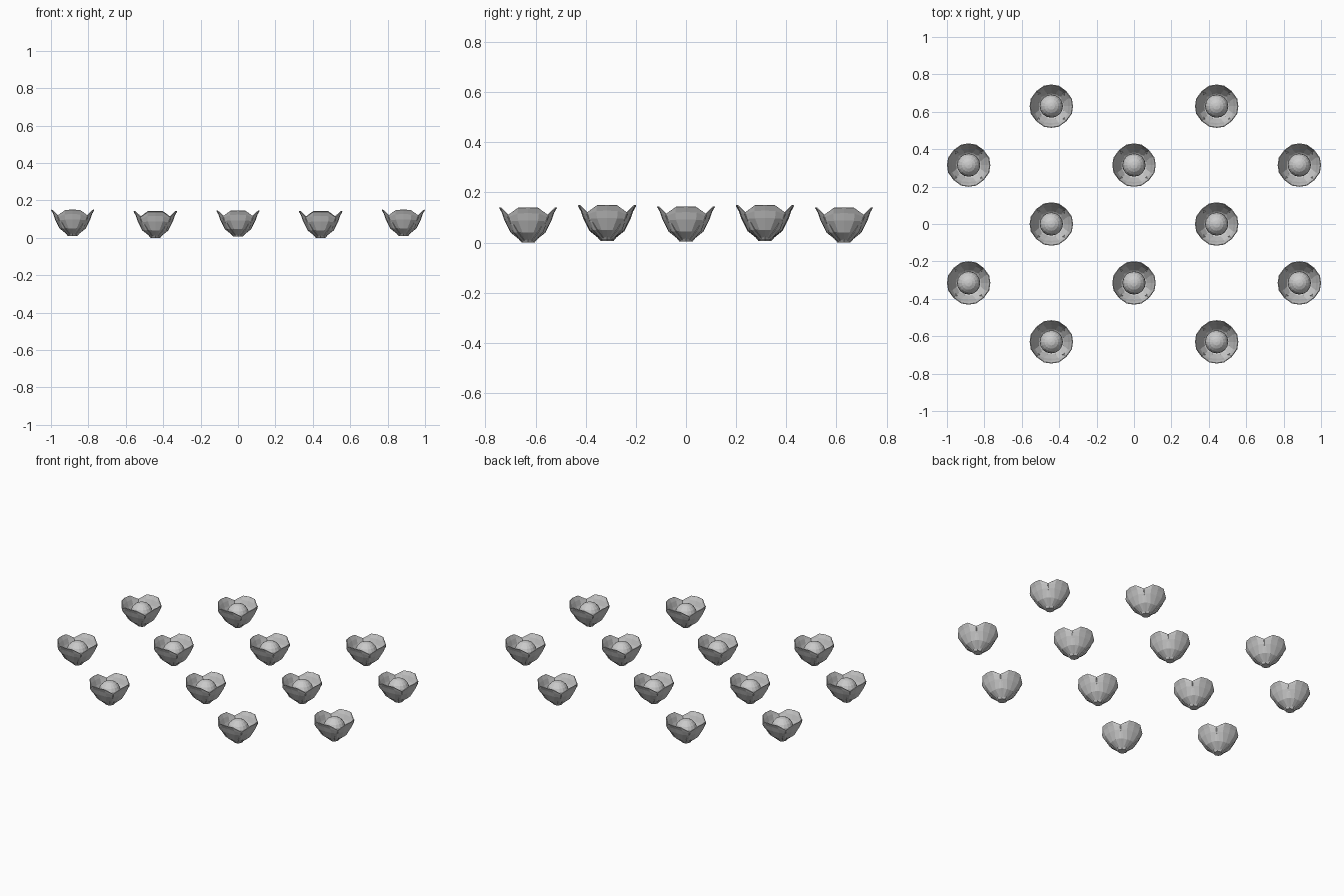
import bpy, bmesh, math
from mathutils import Matrix, Vector

if "Cube" in bpy.data.objects:
    bpy.data.objects.remove(bpy.data.objects["Cube"])


def shell(bm, rows, thick, angle):
    """Grid of (side, radius, z) points turned into a thick petal at an angle."""
    rot = Matrix.Rotation(angle, 4, 'Z')
    part = bmesh.new()
    grid = [[part.verts.new(rot @ Vector((r, s, z))) for s, r, z in row] for row in rows]
    for a, b in zip(grid, grid[1:]):
        for i in range(len(a) - 1):
            part.faces.new((a[i], a[i + 1], b[i + 1], b[i]))
    bmesh.ops.recalc_face_normals(part, faces=part.faces)
    # make sure the normals point outward, then thicken inward
    out = rot @ Vector((1, 0, 0))
    if sum(f.normal.dot(out) for f in part.faces) < 0:
        bmesh.ops.reverse_faces(part, faces=part.faces)
    bmesh.ops.solidify(part, geom=part.faces[:], thickness=thick)
    bmesh.ops.recalc_face_normals(part, faces=part.faces)
    tmp = bpy.data.meshes.new("tmp")
    part.to_mesh(tmp)
    part.free()
    bm.from_mesh(tmp)
    bpy.data.meshes.remove(tmp)


def mirror_row(half):
    """Centre-to-edge points mirrored to a full row."""
    return [(-s, r, z) for s, r, z in reversed(half[1:])] + half


def finish(bm, name):
    me = bpy.data.meshes.new(name)
    bm.to_mesh(me)
    bm.free()
    return me


# four cupped petals with flared tips
petal_rows = [mirror_row(h) for h in (
    [(0, .032, .010), (.012, .030, .010), (.020, .026, .012)],
    [(0, .070, .040), (.022, .068, .040), (.042, .056, .044)],
    [(0, .094, .088), (.040, .090, .087), (.074, .072, .084)],
    [(0, .104, .118), (.043, .100, .115), (.081, .078, .101)],
    [(0, .116, .139), (.040, .110, .138), (.080, .081, .110)],
)]
bm = bmesh.new()
for k in range(4):
    shell(bm, petal_rows, .004, k * math.pi / 2)
petals = finish(bm, "petals")

# narrow sepals in the gaps between petals
sepal_rows = [mirror_row(h) for h in (
    [(0, .030, .006), (.009, .030, .007)],
    [(0, .075, .040), (.013, .072, .041)],
    [(0, .094, .073), (.010, .092, .072)],
    [(0, .097, .085), (.004, .096, .083)],
)]
bm = bmesh.new()
for k in range(4):
    shell(bm, sepal_rows, .004, math.pi / 4 + k * math.pi / 2)
sepals = finish(bm, "sepals")

# round centre
bm = bmesh.new()
bmesh.ops.create_uvsphere(bm, u_segments=16, v_segments=10, radius=.062,
                          matrix=Matrix.Translation((0, 0, .078)))
centre = finish(bm, "flower_centre")

# small base cup
bm = bmesh.new()
bmesh.ops.create_cone(bm, cap_ends=True, segments=8, radius1=.026, radius2=.044,
                      depth=.022, matrix=Matrix.Translation((0, 0, .011)))
base = finish(bm, "flower_base")

# staggered layout: outer, middle and centre columns, each slightly lifted
dx, dy = .442, .315
spots = [(i * dx, j * dy) for j in range(-2, 3) for i in range(-2, 3)
         if (i + j) % 2 == 1 and not (abs(i) == 2 and j % 2 == 0)]
for n, (x, y) in enumerate(spots):
    lift = .010 if abs(x) > .8 else (.006 if abs(x) < .1 else (.004 if abs(y) < .1 else 0))
    for me in (petals, sepals, centre, base):
        ob = bpy.data.objects.new(f"{me.name}_{n + 1}", me)
        ob.location = (x, y, lift)
        bpy.context.collection.objects.link(ob)
